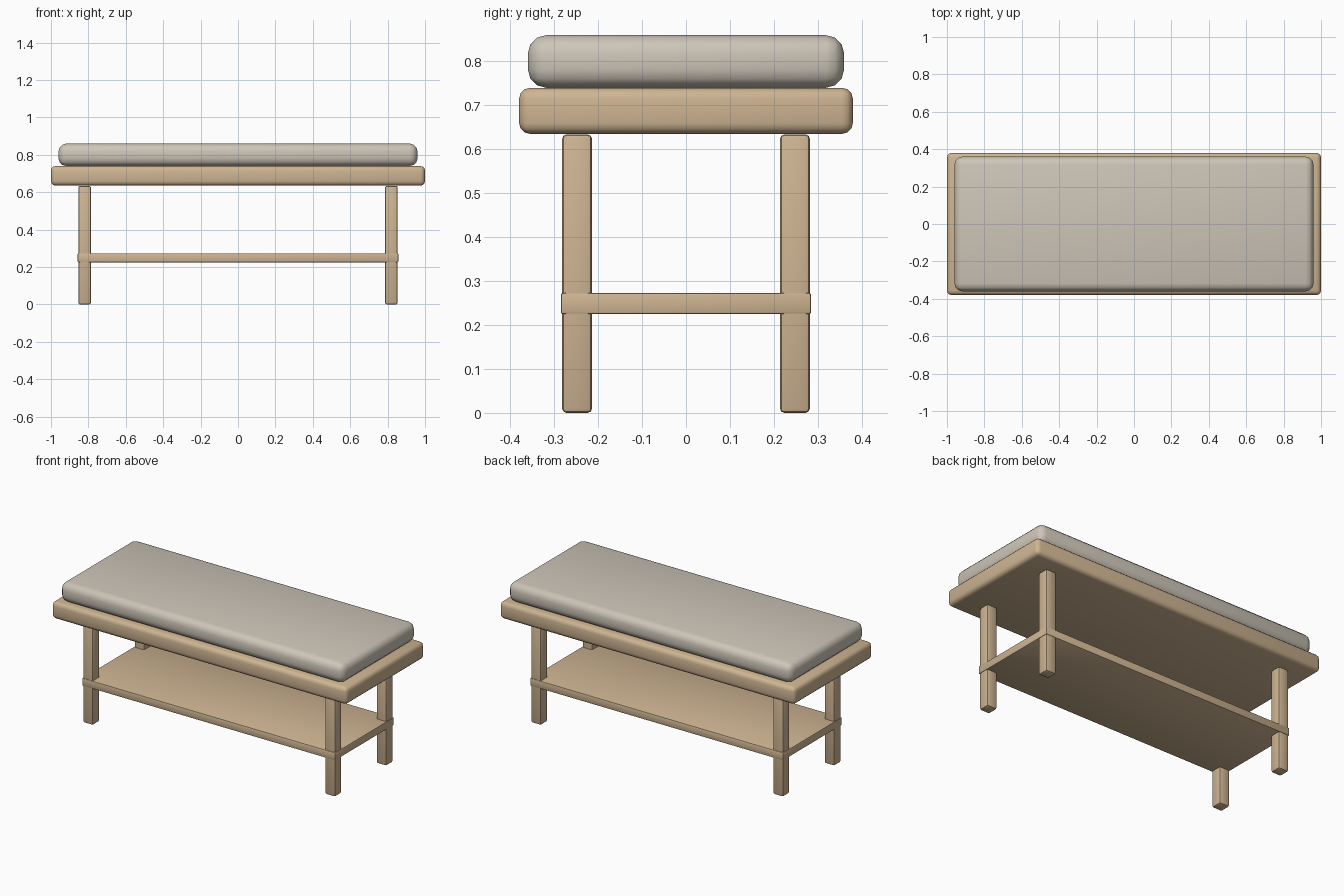
import bpy
import math

if "Cube" in bpy.data.objects:
    bpy.data.objects.remove(bpy.data.objects["Cube"])


def material(name, color):
    m = bpy.data.materials.new(name)
    m.diffuse_color = color
    m.use_nodes = True
    m.node_tree.nodes["Principled BSDF"].inputs["Base Color"].default_value = m.diffuse_color
    return m


wood = material("wood", (0.62, 0.46, 0.29, 1))
fabric = material("fabric", (0.61, 0.56, 0.48, 1))


def rounded_box(name, center, size, bevel, segments, mat):
    bpy.ops.mesh.primitive_cube_add(size=1, location=center)
    ob = bpy.context.object
    ob.name = name
    ob.scale = size
    bpy.ops.object.transform_apply(location=False, rotation=False, scale=True)
    mod = ob.modifiers.new("Bevel", 'BEVEL')
    mod.width = bevel
    mod.segments = segments
    bpy.ops.object.modifier_apply(modifier=mod.name)
    bpy.ops.object.shade_smooth_by_angle(angle=math.radians(40))
    ob.data.materials.append(mat)
    return ob


# Padded top and the wooden frame under it
rounded_box("cushion", (0, 0, 0.80), (1.92, 0.72, 0.12), 0.042, 3, fabric)
rounded_box("top_frame", (0, 0, 0.6875), (2.0, 0.76, 0.105), 0.025, 3, wood)

# Storage shelf
rounded_box("shelf", (0, 0, 0.249), (1.714, 0.57, 0.048), 0.005, 2, wood)

# Four legs
for side, sx in (("left", -1), ("right", 1)):
    for end, sy in (("front", -1), ("back", 1)):
        rounded_box(f"{end}_{side}_leg", (sx * 0.82, sy * 0.248, 0.317),
                    (0.068, 0.068, 0.634), 0.01, 2, wood)
